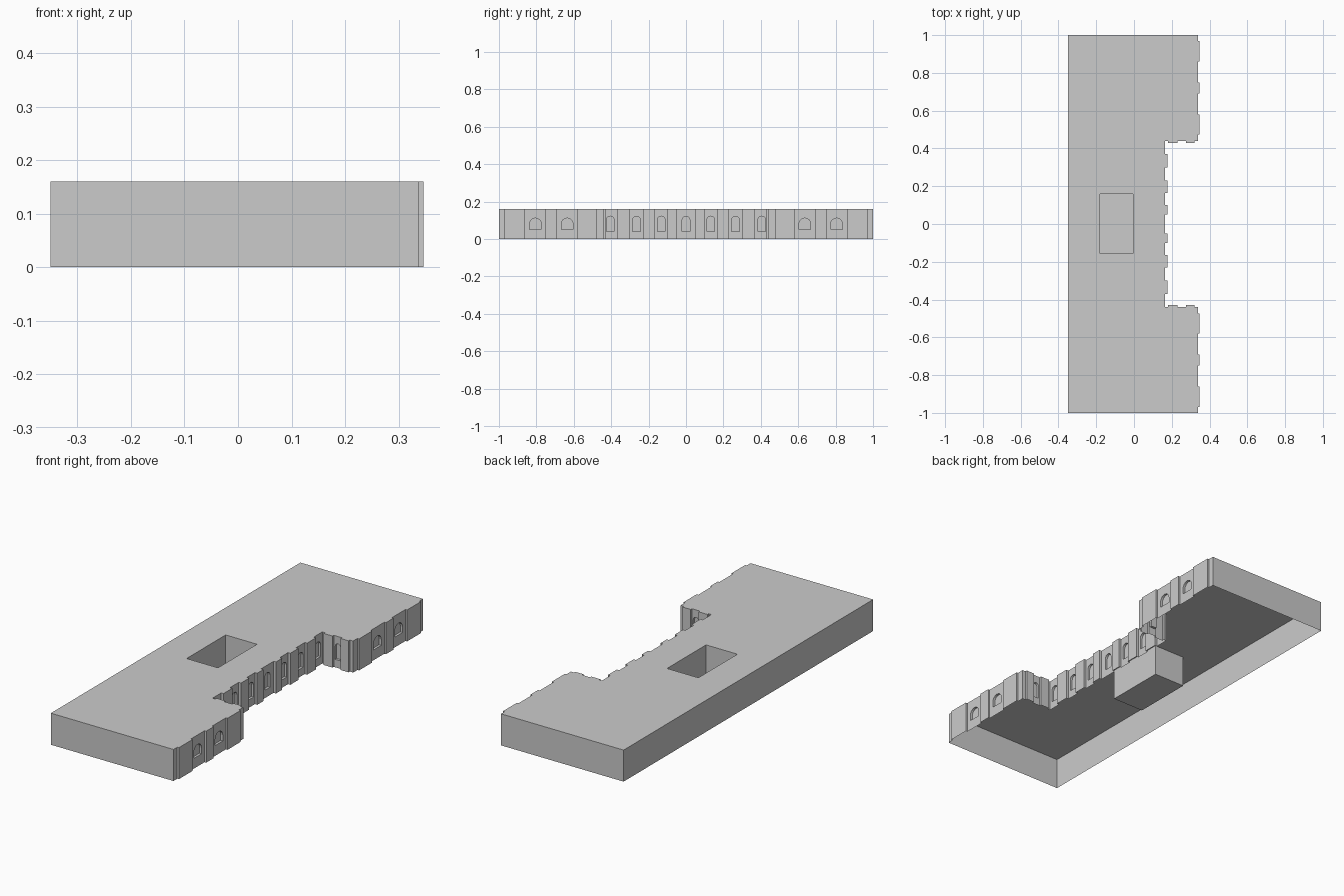
import bpy, bmesh, math
from mathutils import Vector

if "Cube" in bpy.data.objects:
    bpy.data.objects.remove(bpy.data.objects["Cube"])

H = 0.16
UP = Vector((0, 0, 1))
X_BACK, X_WING, X_COURT = -0.35, 0.338, 0.165
P_WING, P_COURT = 0.347, 0.178          # pilaster fronts

# Window sizes: width, sill height, top height
TALL = (0.042, 0.04, 0.122)
SMALL = (0.062, 0.052, 0.112)
SIDE = (0.03, 0.04, 0.122)


def pilaster_y(base, front, a, b):
    return [(base, a), (front, a), (front, b), (base, b)]


# Half of the facade outline (y > 0), from the centre bay to the outer corner
half = []
for a, b in ((0.05, 0.10), (0.165, 0.23), (0.30, 0.37)):
    half += pilaster_y(X_COURT, P_COURT, a, b)
half.append((X_COURT, 0.44))
for a, b in ((0.18, 0.23), (0.275, 0.32)):
    half += [(a, 0.44), (a, 0.43), (b, 0.43), (b, 0.44)]
half.append((X_WING, 0.44))
for a, b in ((0.475, 0.58), (0.69, 0.75), (0.86, 0.97)):
    half += pilaster_y(X_WING, P_WING, a, b)
half += [(X_WING, 1.0), (X_BACK, 1.0)]
outline = [(x, -y) for x, y in reversed(half)] + half


def window_for(p, q):
    """Window type for a wall segment, judged from its place in the facade."""
    length = (q - p).length
    mid = (p + q) / 2
    if abs(p.x - X_COURT) < 1e-4 and abs(q.x - X_COURT) < 1e-4:
        return TALL
    if abs(p.x - X_WING) < 1e-4 and abs(q.x - X_WING) < 1e-4 and length > 0.09:
        return SMALL
    if abs(abs(mid.y) - 0.44) < 1e-4 and 0.24 < mid.x < 0.27:
        return SIDE
    return None


def face(bm, pts):
    bm.faces.new([bm.verts.new(p) for p in pts])


def wall(bm, p, q, window=None, depth=0.012):
    """Wall from p to q (outside on the right), optionally with an arched niche."""
    if not window:
        face(bm, [p, q, q + UP * H, p + UP * H])
        return
    w, z0, z1 = window
    u = (q - p).normalized()
    inward = Vector((-u.y, u.x, 0)) * depth
    m, r = (p + q) / 2, w / 2
    n = 8
    arch = [m + u * (r * math.cos(math.pi * i / n)) + UP * (z1 - r + r * math.sin(math.pi * i / n))
            for i in range(n + 1)]
    sill_r, sill_l = m + u * r + UP * z0, m - u * r + UP * z0
    sill_m = m + UP * z0
    # wall halves around the opening
    face(bm, [m, q, q + UP * H, m + UP * H] + arch[n // 2::-1] + [sill_r, sill_m])
    face(bm, [p, m, sill_m, sill_l] + arch[:n // 2 - 1:-1] + [m + UP * H, p + UP * H])
    # reveal and recessed pane
    ring = [sill_l, sill_r] + arch
    for a, b in zip(ring, ring[1:] + ring[:1]):
        face(bm, [a, b, b + inward, a + inward])
    face(bm, [v + inward for v in ring])


def make_object(name, bm):
    bmesh.ops.remove_doubles(bm, verts=bm.verts, dist=1e-5)
    mesh = bpy.data.meshes.new(name)
    bm.to_mesh(mesh)
    bm.free()
    obj = bpy.data.objects.new(name, mesh)
    bpy.context.collection.objects.link(obj)
    return obj


# Outer walls
bm = bmesh.new()
pts = [Vector((x, y, 0)) for x, y in outline]
for p, q in zip(pts, pts[1:] + pts[:1]):
    wall(bm, p, q, window_for(p, q))
make_object("outer_walls", bm)

# Flat roof with the light well opening
well = [Vector(c) for c in ((-0.18, -0.155, 0), (-0.004, -0.155, 0),
                            (-0.004, 0.158, 0), (-0.18, 0.158, 0))]
bm = bmesh.new()
edges = []
for loop in (pts, well):
    vs = [bm.verts.new(p + UP * H) for p in loop]
    edges += [bm.edges.new((a, b)) for a, b in zip(vs, vs[1:] + vs[:1])]
bmesh.ops.triangle_fill(bm, edges=edges, use_beauty=True, use_dissolve=False, normal=UP)
for f in bm.faces:
    f.normal_update()
    if f.normal.z < 0:
        f.normal_flip()
make_object("roof", bm)

# Light well: four walls and a floor, open at the top
bm = bmesh.new()
for p, q in zip(well, well[1:] + well[:1]):
    wall(bm, q, p)
face(bm, well)
make_object("light_well", bm)
